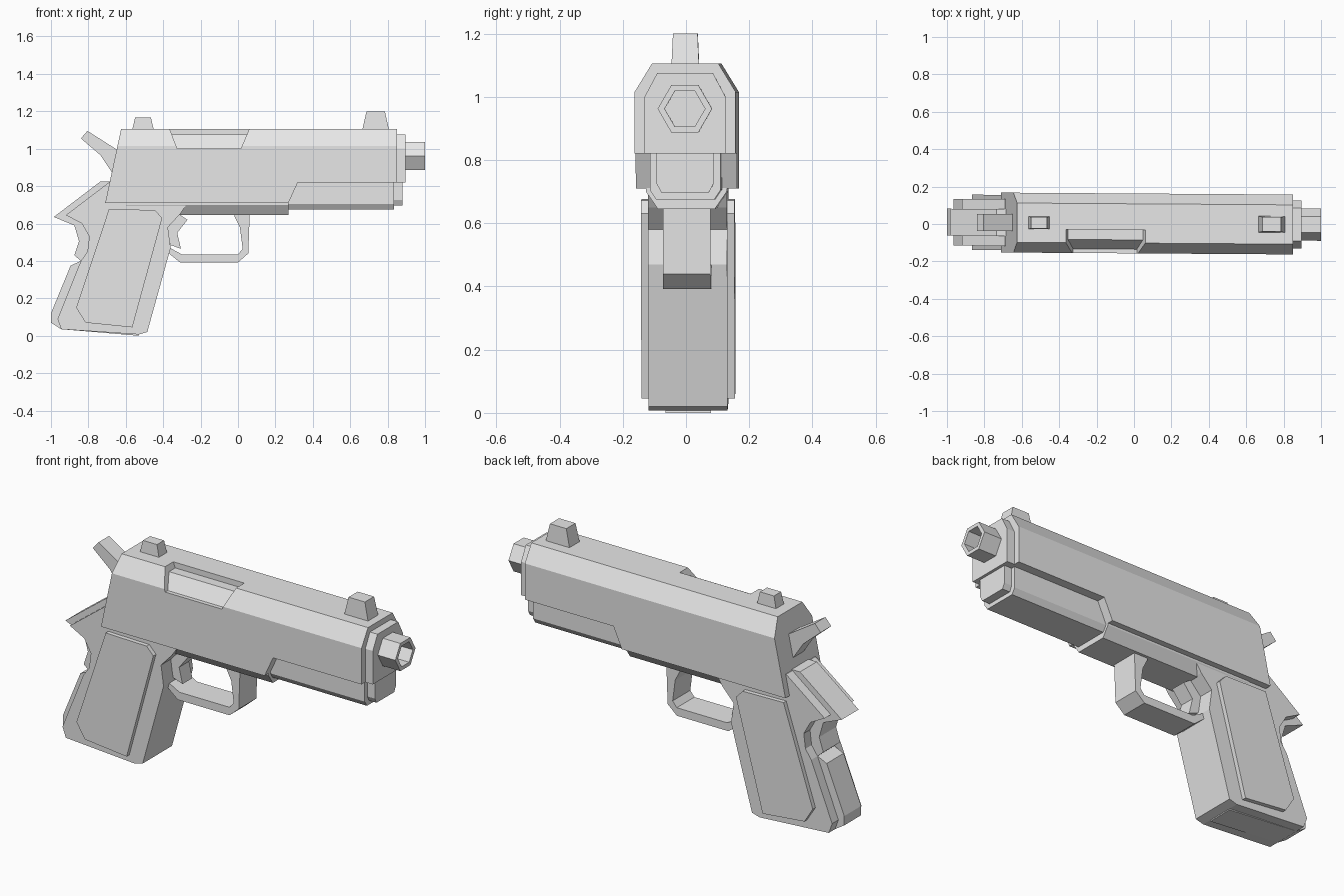
import bpy, bmesh, math

if "Cube" in bpy.data.objects:
    bpy.data.objects.remove(bpy.data.objects["Cube"], do_unlink=True)

grey = bpy.data.materials.new("plain_grey")
grey.diffuse_color = (0.8, 0.8, 0.8, 1)
grey.use_nodes = True
grey.node_tree.nodes["Principled BSDF"].inputs["Base Color"].default_value = (0.8, 0.8, 0.8, 1)


def loft(name, rings):
    """Skin a list of equal-length rings and cap both ends."""
    bm = bmesh.new()
    # the whole body is turned very slightly to one side
    rows = [[bm.verts.new((x, y + 0.003 - 0.0067 * x, z)) for x, y, z in r] for r in rings]
    n = len(rows[0])
    for a, b in zip(rows, rows[1:]):
        for i in range(n):
            j = (i + 1) % n
            bm.faces.new((a[i], a[j], b[j], b[i]))
    bm.faces.new(rows[0][::-1])
    bm.faces.new(rows[-1])
    bmesh.ops.recalc_face_normals(bm, faces=bm.faces)
    me = bpy.data.meshes.new(name)
    bm.to_mesh(me)
    bm.free()
    me.materials.append(grey)
    ob = bpy.data.objects.new(name, me)
    bpy.context.collection.objects.link(ob)
    return ob


def plate(name, pts, y0, y1):
    """Side outline (x, z) extruded across the width."""
    return loft(name, [[(x, y, z) for x, z in pts] for y in (y0, y1)])


def bar(name, pts, x0, x1):
    """Cross-section (y, z) run along x; each end may be a function of z."""
    end = lambda e, z: e(z) if callable(e) else e
    return loft(name, [[(end(e, z), y, z) for y, z in pts] for e in (x0, x1)])


def sym(half):
    """Mirror a half section to a closed one."""
    return half + [(-y, z) for y, z in reversed(half)]


def cut(target, cutter):
    cutter.hide_render = True
    mod = target.modifiers.new("cut", 'BOOLEAN')
    mod.operation = 'DIFFERENCE'
    mod.solver = 'EXACT'
    mod.object = cutter
    bpy.context.view_layer.objects.active = target
    bpy.ops.object.modifier_apply(modifier=mod.name)
    bpy.data.objects.remove(cutter, do_unlink=True)


# slide with a raked rear, stepped lower front and ejection port
slide = bar("slide", sym([(0.16, 0.71), (0.16, 1.015), (0.105, 1.105)]),
            lambda z: -0.71 + (z - 0.71) * 0.215, 0.85)
cut(slide, plate("step_cutter", [(0.265, 0.70), (0.32, 0.82), (0.95, 0.82), (0.95, 0.6), (0.265, 0.6)], -0.4, 0.4))
cut(slide, bar("port_cutter",
               [(-0.035, 1.2), (-0.035, 1.075), (-0.088, 1.075), (-0.138, 1.0), (-0.3, 1.0), (-0.3, 1.2)],
               lambda z: -0.325 - (z - 1) * 0.38, lambda z: 0.015 + (z - 1) * 0.43))
bar("slide_nose", sym([(0.128, 0.82), (0.128, 1.0), (0.088, 1.075)]), 0.82, 0.895)

# barrel with a hollow hexagonal muzzle
def hexagon(x, r):
    return [(x, r * math.cos(i * math.pi / 3), 0.962 + r * math.sin(i * math.pi / 3)) for i in range(6)]

loft("barrel", [hexagon(0.86, 0.086), hexagon(1.0, 0.086), hexagon(1.0, 0.064), hexagon(0.91, 0.064)])

# frame under the slide
bar("frame_middle", sym([(0.09, 0.645), (0.128, 0.70), (0.128, 0.74)]), -0.60, 0.27)
bar("dust_cover", sym([(0.092, 0.675), (0.112, 0.705), (0.112, 0.83)]), 0.25, 0.835)
bar("dust_cover_tip", sym([(0.075, 0.697), (0.09, 0.725), (0.09, 0.83)]), 0.82, 0.88)

# grip: wide body with a narrower spine and rear tang
plate("grip", [(-0.60, 0.82), (-0.69, 0.82), (-0.92, 0.645), (-0.835, 0.60), (-0.795, 0.53), (-0.805, 0.45),
               (-0.84, 0.40), (-0.965, 0.09), (-0.945, 0.035), (-0.53, 0.007), (-0.485, 0.02),
               (-0.36, 0.47), (-0.375, 0.58), (-0.31, 0.65), (-0.27, 0.71), (-0.60, 0.72)], -0.125, 0.125)
plate("grip_spine", [(-0.65, 0.825), (-0.735, 0.825), (-0.985, 0.635), (-0.875, 0.59), (-0.85, 0.505),
                     (-0.875, 0.43), (-0.84, 0.40), (-0.895, 0.375), (-1.0, 0.12), (-1.0, 0.07),
                     (-0.945, 0.035), (-0.53, 0.0), (-0.60, 0.40)], -0.072, 0.072)
for side, s in (("left", 1), ("right", -1)):
    plate("grip_panel_" + side, [(-0.865, 0.15), (-0.815, 0.07), (-0.565, 0.045), (-0.405, 0.63),
                                 (-0.445, 0.672), (-0.69, 0.677)], 0.11 * s, 0.148 * s)

# trigger guard and trigger
plate("trigger_guard", [(-0.40, 0.47), (-0.375, 0.445), (-0.31, 0.392), (0.0, 0.392), (0.055, 0.44),
                        (0.063, 0.66), (-0.02, 0.66), (-0.02, 0.64), (0.01, 0.58), (0.025, 0.465),
                        (0.0, 0.435), (-0.30, 0.435), (-0.365, 0.47)], -0.075, 0.075)
plate("trigger", [(-0.33, 0.66), (-0.27, 0.62), (-0.325, 0.55), (-0.305, 0.465), (-0.36, 0.485),
                  (-0.38, 0.57)], -0.042, 0.042)

# hammer
plate("hammer", [(-0.805, 1.095), (-0.84, 1.055), (-0.735, 0.965), (-0.675, 0.875), (-0.60, 0.90),
                 (-0.60, 0.97), (-0.655, 1.0)], -0.045, 0.045)

# tapered sights
def sight(name, x0, x1, hw, top, inset):
    ring = lambda a, b, w, z: [(a, -w, z), (b, -w, z), (b, w, z), (a, w, z)]
    loft(name, [ring(x0, x1, hw, 1.09), ring(x0 + inset, x1 - inset, hw - 0.005, top)])

sight("rear_sight", -0.568, -0.448, 0.035, 1.168, 0.018)
sight("front_sight", 0.662, 0.81, 0.044, 1.2, 0.025)
